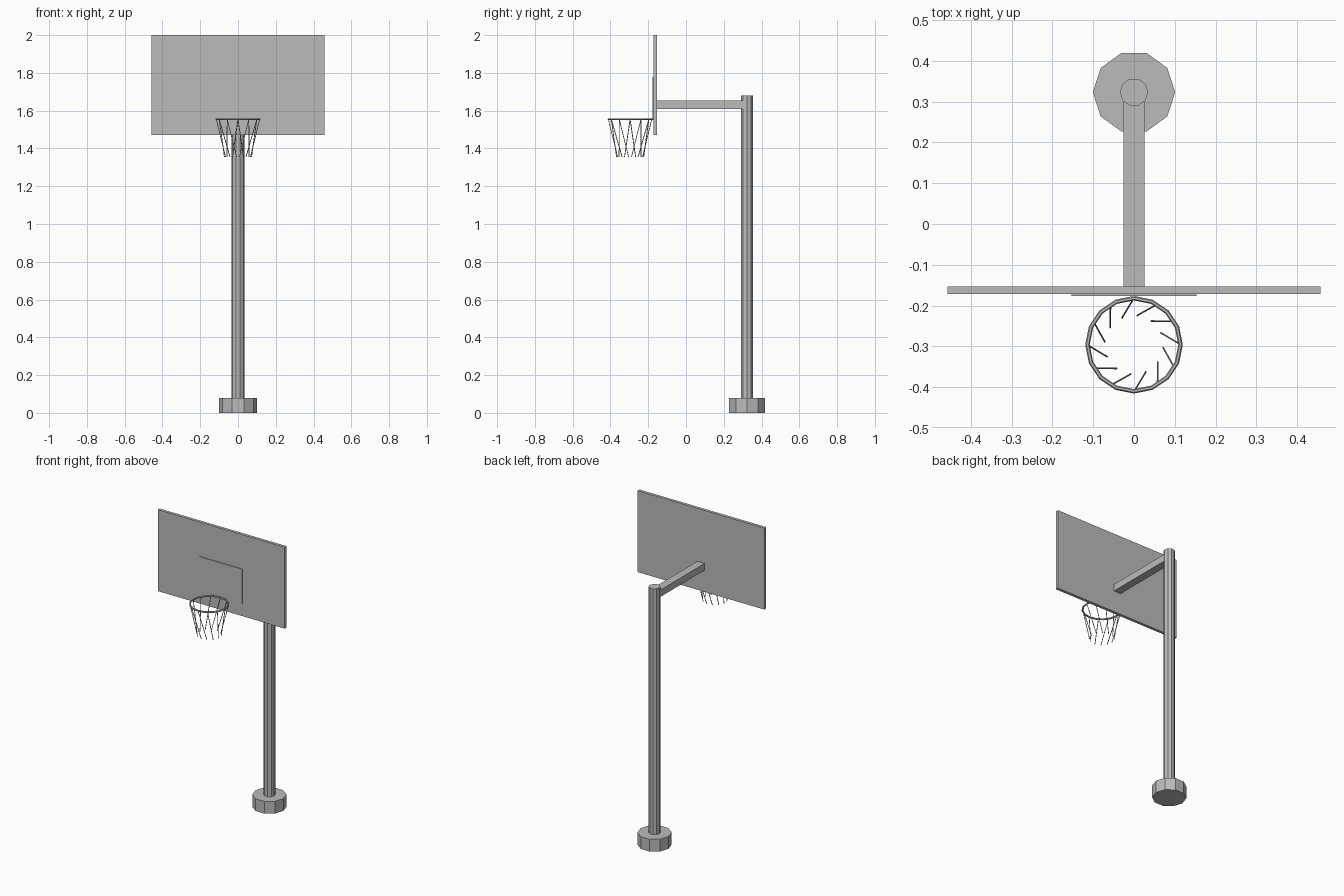
import bpy, math
from mathutils import Vector, Matrix

if "Cube" in bpy.data.objects:
    bpy.data.objects.remove(bpy.data.objects["Cube"])

grey = bpy.data.materials.new("plain grey")
grey.diffuse_color = (0.5, 0.5, 0.5, 1)
grey.use_nodes = True
grey.node_tree.nodes["Principled BSDF"].inputs["Base Color"].default_value = grey.diffuse_color


def finish(name):
    ob = bpy.context.object
    ob.name = name
    ob.data.materials.append(grey)
    return ob


def box(name, lo, hi):
    lo, hi = Vector(lo), Vector(hi)
    bpy.ops.mesh.primitive_cube_add(size=1)
    ob = finish(name)
    ob.data.transform(Matrix.Translation((lo + hi) / 2) @ Matrix.Diagonal((*(hi - lo), 1)))


def rod(name, start, end, radius, sides, turn=0.0):
    start, end = Vector(start), Vector(end)
    axis = end - start
    bpy.ops.mesh.primitive_cylinder_add(vertices=sides, radius=radius, depth=axis.length)
    ob = finish(name)
    aim = axis.to_track_quat('Z', 'Y').to_matrix().to_4x4() if abs(axis.x) + abs(axis.y) > 1e-6 else Matrix()
    ob.data.transform(Matrix.Translation((start + end) / 2) @ aim @ Matrix.Rotation(turn, 4, 'Z'))


# Ten-sided foot and post
POST_Y = 0.323
rod("base", (0, POST_Y, 0), (0, POST_Y, 0.08), 0.101, 10, math.radians(18))
rod("post", (0, POST_Y, 0.07), (0, POST_Y, 1.68), 0.0345, 10, math.radians(18))

# Arm, board and raised target rectangle
box("support_arm", (-0.026, -0.155, 1.61), (0.026, 0.31, 1.655))
box("backboard", (-0.457, -0.172, 1.47), (0.457, -0.153, 2.0))
box("target_plate", (-0.153, -0.177, 1.55), (0.153, -0.171, 1.777))

# Hoop
HOOP_Y, HOOP_Z = -0.296, 1.555
bpy.ops.mesh.primitive_torus_add(location=(0, HOOP_Y, HOOP_Z), major_segments=16,
                                 minor_segments=6, major_radius=0.114, minor_radius=0.0055)
finish("rim")

# Twisted net strands
def ring_point(radius, angle, z):
    return (radius * math.cos(angle), HOOP_Y + radius * math.sin(angle), z)

for i in range(12):
    a = math.radians(30 * i)
    rod(f"net_strand_{i + 1}", ring_point(0.115, a, HOOP_Z),
        ring_point(0.072, a + math.radians(24), 1.355), 0.0022, 6)
